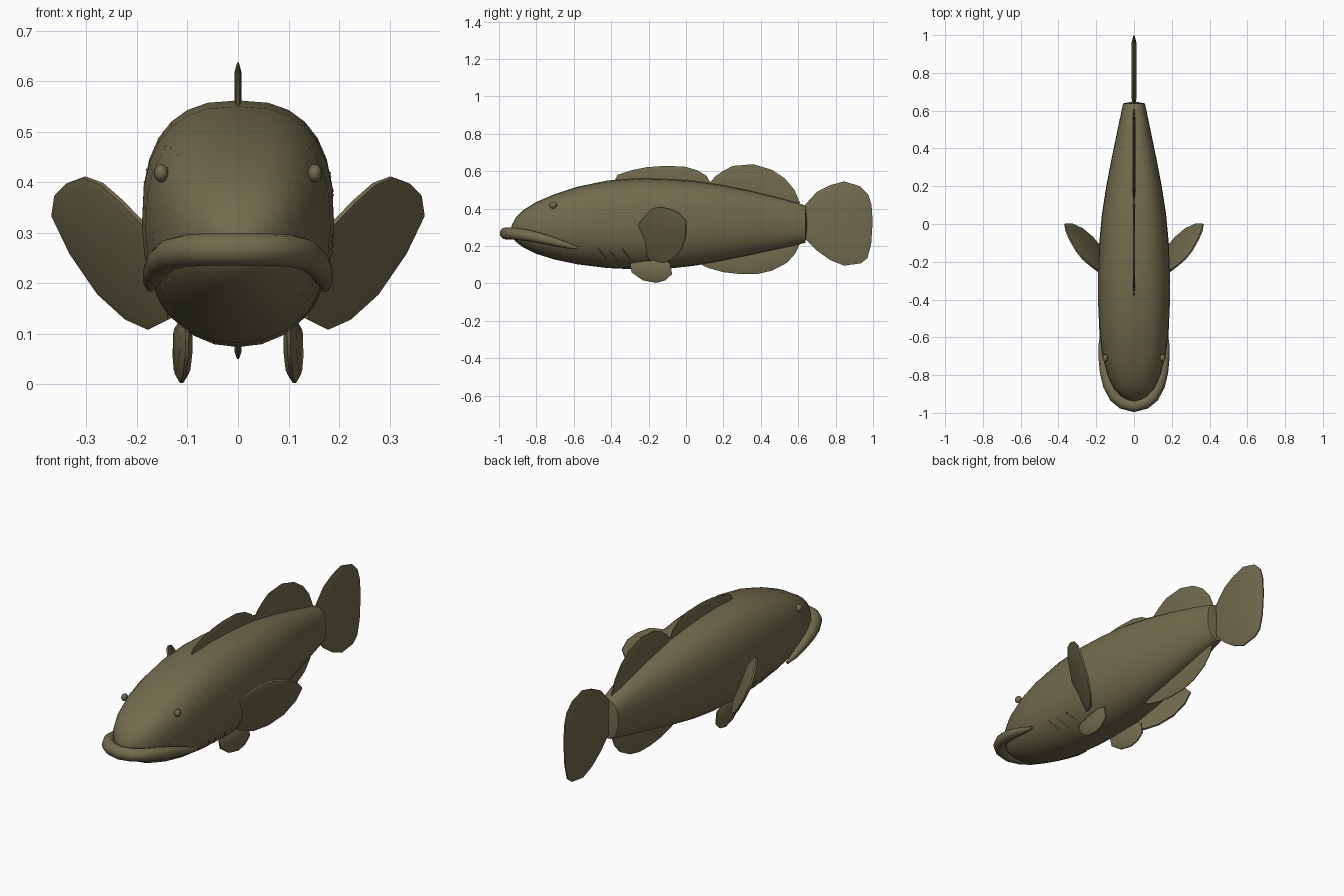
import bpy, bmesh, math, random
from mathutils import Vector

if "Cube" in bpy.data.objects:
    bpy.data.objects.remove(bpy.data.objects["Cube"])

random.seed(4)
olive = bpy.data.materials.new("olive")
olive.diffuse_color = (0.165, 0.146, 0.074, 1)
olive.use_nodes = True
olive.node_tree.nodes["Principled BSDF"].inputs["Base Color"].default_value = olive.diffuse_color


def finish(name, bm, angle=50):
    bmesh.ops.recalc_face_normals(bm, faces=bm.faces[:])
    me = bpy.data.meshes.new(name)
    bm.to_mesh(me)
    bm.free()
    ob = bpy.data.objects.new(name, me)
    bpy.context.collection.objects.link(ob)
    me.materials.append(olive)
    bpy.ops.object.select_all(action='DESELECT')
    ob.select_set(True)
    bpy.context.view_layer.objects.active = ob
    bpy.ops.object.shade_smooth_by_angle(angle=math.radians(angle))
    return ob


# Body stations: y, top z, bottom z, half width
STATIONS = [
    (-0.93, 0.315, 0.245, 0.035), (-0.91, 0.352, 0.222, 0.07), (-0.87, 0.392, 0.192, 0.107),
    (-0.80, 0.435, 0.158, 0.14), (-0.70, 0.478, 0.127, 0.167), (-0.58, 0.517, 0.102, 0.183),
    (-0.42, 0.550, 0.082, 0.19), (-0.25, 0.562, 0.074, 0.19), (-0.10, 0.558, 0.078, 0.184),
    (0.05, 0.547, 0.095, 0.170), (0.20, 0.525, 0.122, 0.147), (0.35, 0.494, 0.153, 0.118),
    (0.50, 0.457, 0.185, 0.087), (0.60, 0.430, 0.207, 0.066), (0.638, 0.415, 0.217, 0.058)]


def section(y):
    for a, b in zip(STATIONS, STATIONS[1:]):
        if y <= b[0]:
            t = (y - a[0]) / (b[0] - a[0])
            return [p + (q - p) * t for p, q in zip(a, b)]
    return STATIONS[-1]


def skin(y, ang):
    """Point on the body; ang 0 = right side, pi/2 = back."""
    _, top, bot, w = section(y)
    mid = (top + bot) / 2
    c, s = math.cos(ang), math.sin(ang)
    n = 2 / (2.6 if s > 0 else 2.15)
    return Vector((w * math.copysign(abs(c) ** n, c), y,
                   mid + (top - bot) / 2 * math.copysign(abs(s) ** n, s)))


def skin_normal(y, ang):
    e = 0.01
    n = (skin(y, ang + e) - skin(y, ang - e)).cross(skin(y + e, ang) - skin(y - e, ang)).normalized()
    p = skin(y, ang)
    out = Vector((p.x, 0, p.z - 0.31))
    return n if n.dot(out) > 0 else -n


# Body
SIDES = 28
bm = bmesh.new()
rings = [[bm.verts.new(skin(st[0], 2 * math.pi * i / SIDES)) for i in range(SIDES)] for st in STATIONS]
for a, b in zip(rings, rings[1:]):
    for i in range(SIDES):
        j = (i + 1) % SIDES
        bm.faces.new((a[i], a[j], b[j], b[i]))
nose = bm.verts.new((0, -0.94, 0.28))
rear = bm.verts.new((0, 0.65, 0.316))
for i in range(SIDES):
    j = (i + 1) % SIDES
    bm.faces.new((nose, rings[0][i], rings[0][j]))
    bm.faces.new((rear, rings[-1][i], rings[-1][j]))
finish("body", bm)


# Fins: a lens-shaped blade around a flat outline
def fin(name, pts, thick, inset=0.8, rim=0.25):
    pts = [Vector(p) for p in pts]
    mid = sum(pts, Vector()) / len(pts)
    nrm = Vector()
    for p, q in zip(pts, pts[1:] + pts[:1]):
        nrm += (p - mid).cross(q - mid)
    nrm.normalize()
    bm = bmesh.new()
    k = len(pts)
    loops = []
    for scale, off in ((inset, thick), (1, thick * rim), (1, -thick * rim), (inset, -thick)):
        loops.append([bm.verts.new(mid + (p - mid) * scale + nrm * off) for p in pts])
    for a, b in zip(loops, loops[1:]):
        for i in range(k):
            j = (i + 1) % k
            bm.faces.new((a[i], a[j], b[j], b[i]))
    for loop, off in ((loops[0], thick), (loops[-1], -thick)):
        c = bm.verts.new(mid + nrm * off)
        for i in range(k):
            bm.faces.new((c, loop[i], loop[(i + 1) % k]))
    return finish(name, bm)


def flat(pts):
    return [(0, y, z) for y, z in pts]


fin("tail_fin", flat([(0.62, 0.40), (0.65, 0.435), (0.70, 0.49), (0.77, 0.525), (0.845, 0.545),
                      (0.93, 0.52), (0.975, 0.475), (0.992, 0.42), (0.998, 0.33), (0.99, 0.21),
                      (0.97, 0.135), (0.935, 0.107), (0.845, 0.095), (0.77, 0.125), (0.70, 0.175),
                      (0.65, 0.225), (0.62, 0.25)]), 0.012)
fin("front_dorsal_fin", flat([(-0.385, 0.545), (-0.365, 0.58), (-0.29, 0.605), (-0.21, 0.621),
                              (-0.12, 0.628), (-0.01, 0.625), (0.06, 0.605), (0.11, 0.575),
                              (0.135, 0.53), (0.0, 0.50), (-0.25, 0.51)]), 0.006)
fin("rear_dorsal_fin", flat([(0.12, 0.53), (0.16, 0.575), (0.20, 0.602), (0.25, 0.628), (0.36, 0.637),
                             (0.46, 0.607), (0.53, 0.56), (0.58, 0.50), (0.61, 0.43), (0.5, 0.40),
                             (0.25, 0.46)]), 0.007)
fin("anal_fin", flat([(0.06, 0.11), (0.12, 0.082), (0.20, 0.06), (0.29, 0.05), (0.38, 0.05),
                      (0.46, 0.068), (0.54, 0.11), (0.585, 0.16), (0.61, 0.215), (0.5, 0.25),
                      (0.2, 0.2)]), 0.007)

# Paired fins and eyes
PECTORAL = [(0.135, 0.13), (0.175, 0.11), (0.22, 0.13), (0.275, 0.18), (0.33, 0.26), (0.366, 0.335),
            (0.36, 0.375), (0.338, 0.398), (0.305, 0.41), (0.27, 0.397), (0.23, 0.362), (0.18, 0.31),
            (0.15, 0.22)]
PELVIC = [(-0.30, 0.105), (-0.29, 0.058), (-0.23, 0.016), (-0.16, 0.003), (-0.11, 0.016),
          (-0.075, 0.05), (-0.085, 0.11), (-0.13, 0.125), (-0.22, 0.125)]
for side, s in (("right", 1), ("left", -1)):
    fin(side + "_pectoral_fin", [(s * x, -0.305 + 1.487 * x - 0.711 * z, z) for x, z in PECTORAL],
        0.009, 0.88, 0.5)
    fin(side + "_pelvic_fin", [(s * (0.11 + 0.08 * (y + 0.18)), y, z) for y, z in PELVIC], 0.013, 0.75)
    bm = bmesh.new()
    bmesh.ops.create_uvsphere(bm, u_segments=16, v_segments=10, radius=0.02)
    bmesh.ops.scale(bm, vec=(0.7, 1, 0.9), verts=bm.verts)
    bmesh.ops.translate(bm, vec=(s * 0.152, -0.71, 0.418), verts=bm.verts)
    finish(side + "_eye", bm)


# Tubes with varying radius: lip and gill creases
def tube(name, path, sides=12):
    """path: list of (x, y, z, radius)."""
    bm = bmesh.new()
    pts = [Vector(p[:3]) for p in path]
    loops = []
    for i, p in enumerate(pts):
        d = (pts[min(i + 1, len(pts) - 1)] - pts[max(i - 1, 0)]).normalized()
        u = d.cross(Vector((0, 0, 1))).normalized()
        v = u.cross(d)
        r = path[i][3]
        loops.append([bm.verts.new(p + (u * math.cos(a) + v * math.sin(a)) * r)
                      for a in (2 * math.pi * k / sides for k in range(sides))])
    for a, b in zip(loops, loops[1:]):
        for i in range(sides):
            j = (i + 1) % sides
            bm.faces.new((a[i], a[j], b[j], b[i]))
    bm.faces.new(loops[0])
    bm.faces.new(loops[-1])
    return finish(name, bm)


LIP = [(0.06, -0.948, 0.267, 0.032), (0.10, -0.915, 0.265, 0.032), (0.133, -0.855, 0.258, 0.031),
       (0.153, -0.785, 0.243, 0.028), (0.165, -0.71, 0.224, 0.023), (0.172, -0.64, 0.204, 0.016),
       (0.173, -0.58, 0.19, 0.007)]
tube("lip", [(-x, y, z, r) for x, y, z, r in reversed(LIP)] + [(0, -0.964, 0.267, 0.032)] + LIP)

for side, s in (("right", 1), ("left", -1)):
    for n, (y0, a0) in enumerate(((-0.47, -0.55), (-0.41, -0.6), (-0.34, -0.55))):
        crease = []
        for k in range(5):
            p = skin(y0 + 0.012 * k, a0 - 0.09 * k)
            crease.append((s * p.x, p.y, p.z, 0.003 if 0 < k < 4 else 0.001))
        tube(f"{side}_gill_crease_{n + 1}", crease, 6)

# Small raised skin spots on the head and cheeks
bm = bmesh.new()
for _ in range(70):
    y, a = random.uniform(-0.82, -0.25), random.uniform(-0.75, 0.9)
    if random.random() < 0.5:
        a = math.pi - a
    p, n = skin(y, a), skin_normal(y, a)
    u = n.orthogonal().normalized()
    v = n.cross(u)
    r = random.uniform(0.005, 0.009)
    ring = [bm.verts.new(p + (u * math.cos(t) + v * math.sin(t) * 0.7) * r - n * 0.002)
            for t in (2 * math.pi * k / 8 for k in range(8))]
    tip = bm.verts.new(p + n * 0.002)
    for k in range(8):
        bm.faces.new((ring[k], ring[(k + 1) % 8], tip))
finish("skin_spots", bm)
